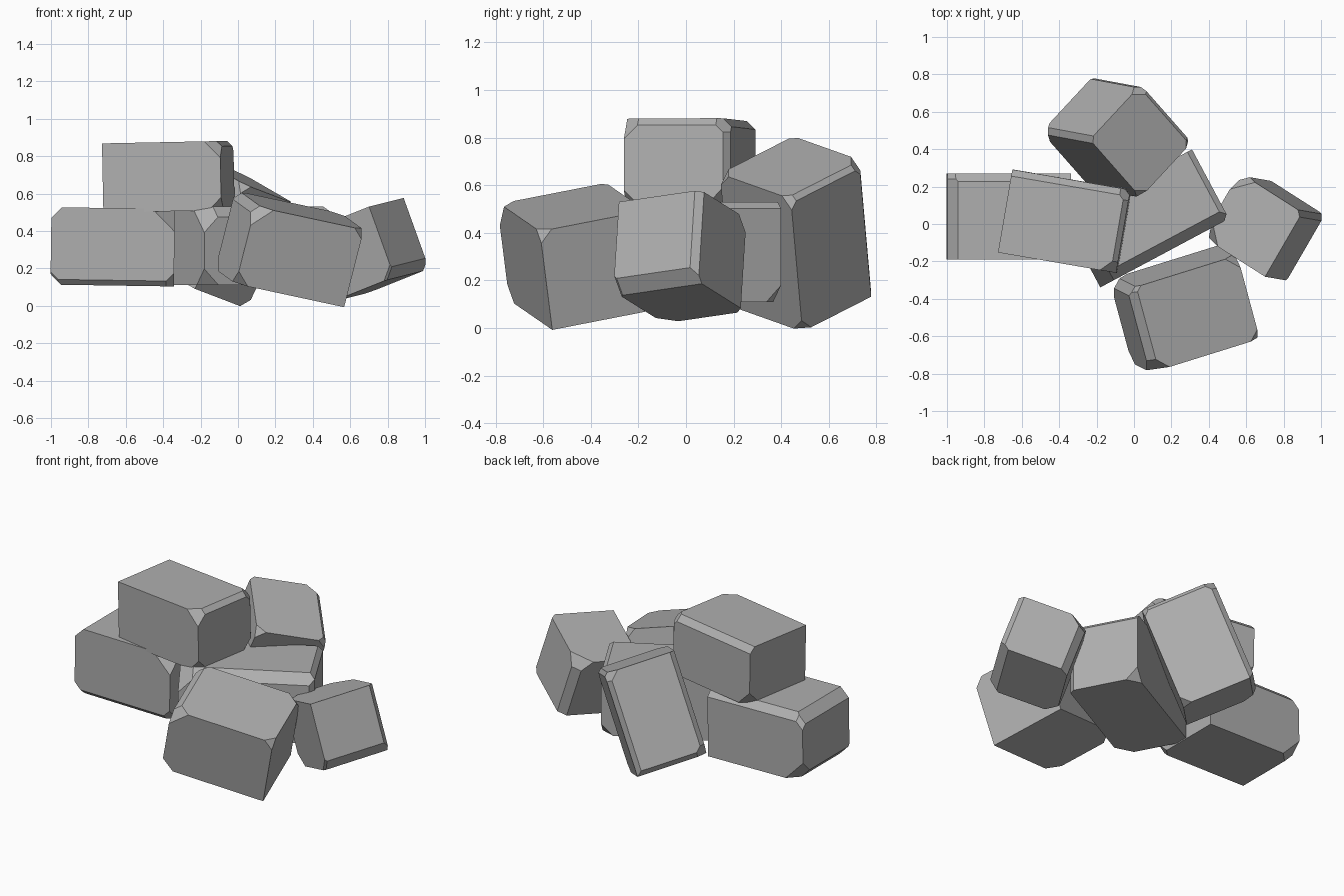
import bpy
import bmesh
import math
from mathutils import Matrix, Vector

if "Cube" in bpy.data.objects:
    bpy.data.objects.remove(bpy.data.objects["Cube"], do_unlink=True)

# Single stone colour
stone = bpy.data.materials.new("grey_stone")
stone.use_nodes = True
grey = (0.43, 0.43, 0.43, 1)
stone.diffuse_color = grey
stone.node_tree.nodes["Principled BSDF"].inputs["Base Color"].default_value = grey

# Local sides of a block, used to name the edges and corners to chip off
SIDES = {
    "L": Vector((-1, 0, 0)), "R": Vector((1, 0, 0)),
    "F": Vector((0, -1, 0)), "B": Vector((0, 1, 0)),
    "D": Vector((0, 0, -1)), "T": Vector((0, 0, 1)),
}


def chip(bm, half, sides, depth):
    """Slice off the edge or corner where the named sides meet."""
    direction = sum((SIDES[s] for s in sides), Vector())
    corner = Vector(h * d for h, d in zip(half, direction))
    normal = direction.normalized()
    bmesh.ops.bisect_plane(
        bm, geom=bm.verts[:] + bm.edges[:] + bm.faces[:],
        plane_co=corner - normal * depth, plane_no=normal, clear_outer=True)
    rim = [e for e in bm.edges if e.is_boundary]
    bmesh.ops.holes_fill(bm, edges=rim, sides=0)


def stone_block(name, centre, half, along, up, **chips):
    """Box with its length on 'along' and its height near 'up', then chipped."""
    x = Vector(along).normalized()
    y = Vector(up).cross(x).normalized()
    z = x.cross(y)
    turn = Matrix((x, y, z)).transposed().to_4x4()

    bm = bmesh.new()
    bmesh.ops.create_cube(bm, size=2)
    bmesh.ops.scale(bm, vec=half, verts=bm.verts)
    for sides, depth in chips.items():
        chip(bm, half, sides, depth)
    bmesh.ops.transform(bm, matrix=Matrix.Translation(centre) @ turn, verts=bm.verts)
    bmesh.ops.recalc_face_normals(bm, faces=bm.faces)

    mesh = bpy.data.meshes.new(name)
    bm.to_mesh(mesh)
    bm.free()
    mesh.materials.append(stone)
    block = bpy.data.objects.new(name, mesh)
    bpy.context.collection.objects.link(block)
    bpy.ops.object.select_all(action="DESELECT")
    block.select_set(True)
    bpy.context.view_layer.objects.active = block
    bpy.ops.object.shade_smooth_by_angle(angle=math.radians(30))


# Lower blocks of the pile
stone_block("right_side_block", (-.67, .04, .315), (.33, .23, .207),
            along=(1, 0, -.015), up=(.015, 0, 1),
            LT=.04, LD=.04, BT=.03, FD=.02, RFT=.07, LFD=.04, LBD=.07,
            LBT=.05, RFD=.04)
stone_block("centre_block", (.065, .03, .32), (.39, .21, .21),
            along=(.88, .47, 0), up=(0, 0, 1),
            FT=.04, LFT=.08, RF=.02, RBD=.04, LFD=.05, RT=.02)
stone_block("front_block", (.27, -.455, .305), (.31, .235, .215),
            along=(.93, .29, -.2), up=(.25, -.12, .96),
            LFT=.06, RFT=.03, LBD=.06, LBT=.04, RBT=.04, LFD=.04, LB=.03,
            LT=.03)
stone_block("left_side_block", (.7, -.015, .3), (.21, .2, .2),
            along=(.8, -.51, .32), up=(-.34, .06, .94),
            RD=.04, LFT=.06, LBT=.06, LFD=.04, RFD=.04, RBD=.03, LB=.03, RB=.02)

# Back block standing on end, and the block resting on top
stone_block("back_block", (-.095, .47, .395), (.31, .21, .22),
            along=(.43, -.08, .9), up=(-.6, .7, .4),
            RBD=.03, RFD=.03, LFT=.05, RBT=.045, LT=.02, RB=.015, LBD=.03,
            FT=.02, BT=.02)
stone_block("top_block", (-.37, .015, .69), (.32, .225, .185),
            along=(.985, -.17, .02), up=(-.02, 0, 1),
            RFT=.05, RBT=.05, RT=.02, RB=.02, BT=.025, LBD=.05, RFD=.04,
            RBD=.06)
